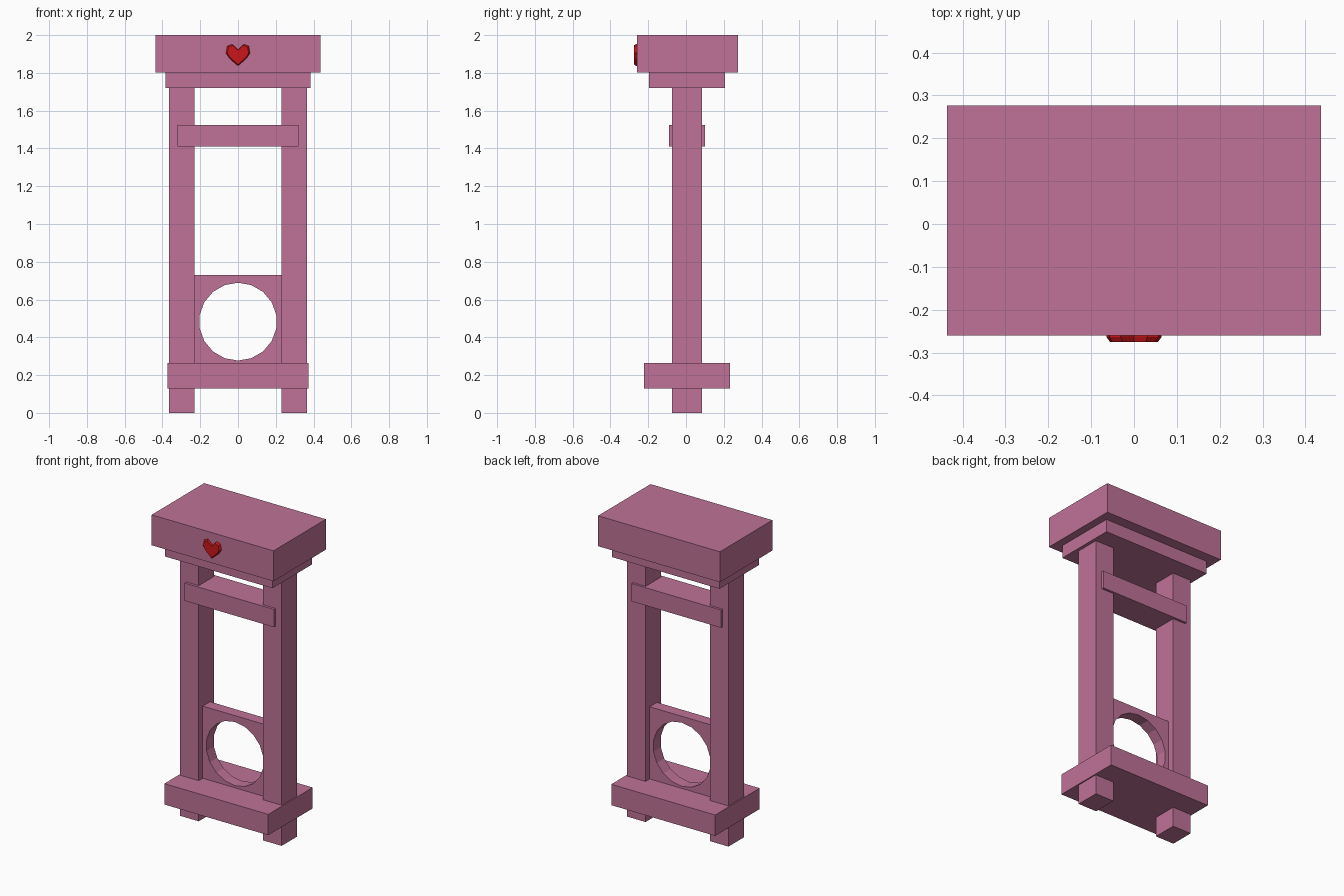
import bpy, bmesh, math
from mathutils import Matrix

if "Cube" in bpy.data.objects:
    bpy.data.objects.remove(bpy.data.objects["Cube"])


def material(name, color):
    m = bpy.data.materials.new(name)
    m.diffuse_color = color
    m.use_nodes = True
    m.node_tree.nodes["Principled BSDF"].inputs["Base Color"].default_value = m.diffuse_color
    return m


PINK = material("pink_paint", (0.52, 0.17, 0.31, 1))
RED = material("red_paint", (0.60, 0.008, 0.01, 1))


def finish(name, bm, mat):
    bmesh.ops.recalc_face_normals(bm, faces=bm.faces[:])
    mesh = bpy.data.meshes.new(name)
    bm.to_mesh(mesh)
    bm.free()
    mesh.materials.append(mat)
    ob = bpy.data.objects.new(name, mesh)
    bpy.context.collection.objects.link(ob)
    return ob


def box(name, x, y, z):
    """Box from (min, max) ranges on each axis."""
    bm = bmesh.new()
    size = [r[1] - r[0] for r in (x, y, z)]
    mid = [(r[0] + r[1]) / 2 for r in (x, y, z)]
    bmesh.ops.create_cube(bm, size=1, matrix=Matrix.Translation(mid) @ Matrix.Diagonal((*size, 1)))
    return finish(name, bm, PINK)


# Top block, moulding below it, cross bar and base
box("top_block", (-0.436, 0.436), (-0.26, 0.276), (1.803, 2.0))
box("top_moulding", (-0.385, 0.385), (-0.197, 0.207), (1.72, 1.803))
box("cross_bar", (-0.32, 0.32), (-0.09, 0.10), (1.41, 1.525))
box("base_slab", (-0.372, 0.372), (-0.222, 0.233), (0.128, 0.263))

# Posts running through the base to the ground
for side, label in ((-1, "left"), (1, "right")):
    box(label + "_post", sorted((side * 0.23, side * 0.364)), (-0.073, 0.085), (0, 1.72))

# Panel with a round hole between the posts
panel = box("ring_panel", (-0.23, 0.23), (-0.032, 0.043), (0.263, 0.73))
bm = bmesh.new()
bmesh.ops.create_cone(bm, cap_ends=True, segments=18, radius1=0.206, radius2=0.206, depth=0.5,
                      matrix=Matrix.Translation((0, 0, 0.483)) @ Matrix.Rotation(math.pi / 2, 4, 'X'))
cutter = finish("hole_cutter", bm, PINK)
cutter.hide_render = True
cutter.hide_viewport = True
hole = panel.modifiers.new("hole", 'BOOLEAN')
hole.operation = 'DIFFERENCE'
hole.solver = 'EXACT'
hole.object = cutter

# Heart on the front of the top block, tapering towards its front face
half = [(0.031, 1.952), (0.057, 1.942), (0.064, 1.905), (0.045, 1.876)]
outline = [(0, 1.922)] + half + [(0, 1.837)] + [(-x, z) for x, z in reversed(half)]
bm = bmesh.new()
rings = []
for y, s in ((-0.25, 1.0), (-0.264, 1.0), (-0.275, 0.88)):
    rings.append([bm.verts.new((x * s, y, 1.9 + (z - 1.9) * s)) for x, z in outline])
n = len(outline)
for a, b in zip(rings, rings[1:]):
    for i in range(n):
        bm.faces.new((a[i], a[(i + 1) % n], b[(i + 1) % n], b[i]))
bm.faces.new(rings[0])
bm.faces.new(rings[-1])
finish("heart", bm, RED)
